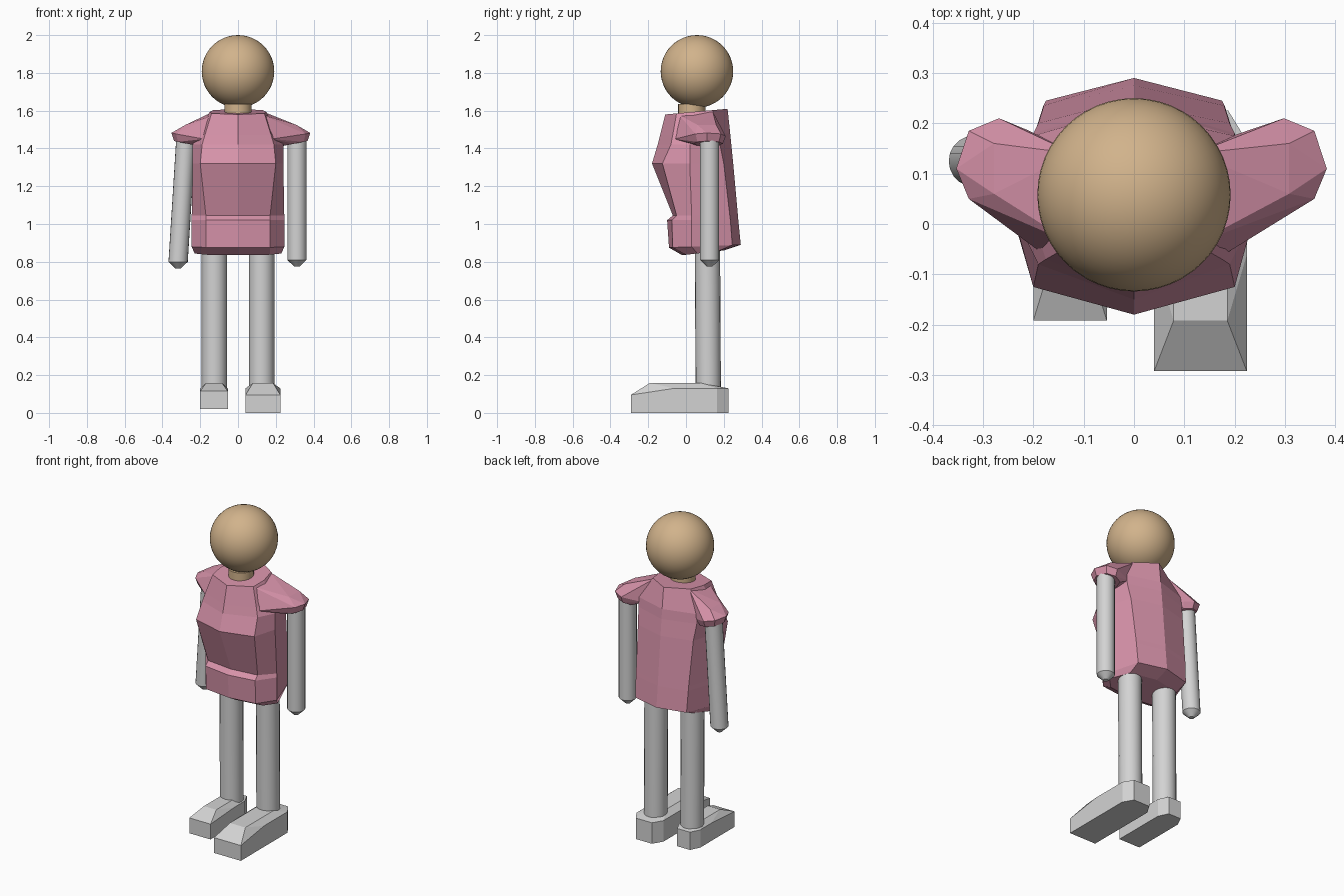
import bpy, bmesh, math
from mathutils import Vector

cube = bpy.data.objects.get("Cube")
if cube:
    bpy.data.objects.remove(cube, do_unlink=True)


def material(name, color):
    mat = bpy.data.materials.new(name)
    mat.use_nodes = True
    mat.diffuse_color = (*color, 1)
    mat.node_tree.nodes["Principled BSDF"].inputs["Base Color"].default_value = (*color, 1)
    return mat


TAN = material("tan", (0.64, 0.45, 0.26))
PINK = material("dusty pink", (0.68, 0.29, 0.40))
GREY = material("light grey", (0.65, 0.65, 0.65))


def finish(bm, name, mat, smooth=False):
    bmesh.ops.recalc_face_normals(bm, faces=bm.faces)
    mesh = bpy.data.meshes.new(name)
    bm.to_mesh(mesh)
    bm.free()
    obj = bpy.data.objects.new(name, mesh)
    bpy.context.collection.objects.link(obj)
    mesh.materials.append(mat)
    if smooth:
        bpy.ops.object.select_all(action="DESELECT")
        obj.select_set(True)
        bpy.context.view_layer.objects.active = obj
        bpy.ops.object.shade_smooth_by_angle(angle=math.radians(35))
    return obj


def loft(rings, name, mat, smooth=False):
    """Skin a stack of equal rings and cap both ends."""
    bm = bmesh.new()
    rows = [[bm.verts.new(p) for p in ring] for ring in rings]
    n = len(rows[0])
    for low, high in zip(rows, rows[1:]):
        for i in range(n):
            j = (i + 1) % n
            bm.faces.new((low[i], low[j], high[j], high[i]))
    bm.faces.new(rows[0])
    bm.faces.new(rows[-1])
    return finish(bm, name, mat, smooth)


def hull(points, name, mat):
    bm = bmesh.new()
    for p in points:
        bm.verts.new(p)
    result = bmesh.ops.convex_hull(bm, input=bm.verts)
    loose = {g for g in result["geom_interior"] + result["geom_unused"]
             if isinstance(g, bmesh.types.BMVert)}
    bmesh.ops.delete(bm, geom=list(loose), context="VERTS")
    bmesh.ops.dissolve_limit(bm, angle_limit=0.02, verts=bm.verts, edges=bm.edges)
    return finish(bm, name, mat)


def circle(center, radius, count=20):
    c = Vector(center)
    return [c + Vector((math.cos(a), math.sin(a), 0)) * radius
            for a in (math.tau * i / count for i in range(count))]


# Head and neck
bm = bmesh.new()
bmesh.ops.create_uvsphere(bm, u_segments=48, v_segments=24, radius=0.192)
bmesh.ops.translate(bm, verts=bm.verts, vec=(0, 0.058, 1.808))
finish(bm, "head", TAN, True)
loft([circle((0, 0.03, z), 0.072) for z in (1.55, 1.635)], "neck", TAN, True)


# Tunic: eight-sided rings with pointed front and back
def tunic_ring(zf, zb, front, fx, fy, sx, sy, bx, by, back):
    half = [(fx, fy), (sx, sy), (bx, by)]
    outline = [(0, front)] + half + [(0, back)] + [(-x, y) for x, y in reversed(half)]
    return [(x, y, zf + (zb - zf) * (y - front) / (back - front)) for x, y in outline]


tunic = [
    (0.835, 0.86, -0.02, 0.17, 0.0, 0.23, 0.06, 0.17, 0.17, 0.2),
    (0.875, 0.89, -0.09, 0.17, -0.07, 0.245, 0.03, 0.175, 0.245, 0.29),
    (1.02, 1.02, -0.1, 0.17, -0.075, 0.245, 0.03, 0.18, 0.235, 0.277),
    (1.045, 1.045, -0.07, 0.17, -0.05, 0.245, 0.03, 0.18, 0.232, 0.275),
    (1.32, 1.32, -0.18, 0.2, -0.125, 0.24, 0.02, 0.19, 0.2, 0.25),
    (1.42, 1.42, -0.15, 0.19, -0.08, 0.24, 0.02, 0.2, 0.18, 0.24),
    (1.47, 1.48, -0.137, 0.175, -0.07, 0.21, 0.03, 0.2, 0.175, 0.234),
    (1.58, 1.61, -0.11, 0.14, -0.05, 0.15, 0.04, 0.13, 0.14, 0.22),
]
loft([tunic_ring(*r) for r in tunic], "tunic", PINK)

for side, label in ((1, "left"), (-1, "right")):
    left = side > 0

    # Sleeve: shoulder wedge flaring into a tilted octagonal cuff
    cx = 0.298 if left else 0.268
    cuff = []
    for z, r in ((1.425, 0.07), (1.465, 0.085)):
        for p in circle((cx, 0.11, z), r, 8):
            p.z += (p.x - cx) * 0.2
            p.y += 0.015 if p.y > 0.15 else 0
            cuff.append(p)
    crown = [(cx + 0.01, 0.06, 1.525), (cx + 0.01, 0.16, 1.525)]
    shoulder = [(0.12, -0.04, 1.58), (0.12, 0.14, 1.6),
                (0.18, -0.06, 1.45), (0.18, 0.17, 1.45)]
    hull([(side * x, y, z) for x, y, z in cuff + crown + shoulder],
         label + "_sleeve", PINK)

    # Arm with a blunt conical end
    top_x, end_x = (0.312, 0.312) if left else (-0.275, -0.317)
    end_z = 0.81 if left else 0.80
    loft([circle((end_x, 0.125, end_z - 0.035), 0.015),
          circle((end_x, 0.125, end_z), 0.051),
          circle((top_x, 0.125, 1.47), 0.051)], label + "_arm", GREY, True)

    # Leg
    loft([circle((side * 0.125, 0.118, 0.1), 0.067),
          circle((side * 0.125, 0.113, 0.95), 0.067)], label + "_leg", GREY, True)

    # Foot: sloped toe, raised instep and chamfered heel
    x0, w, toe, base = (0.132, 0.092, -0.292, 0) if left else (-0.127, 0.073, -0.192, 0.02)
    heel = 0.225 if left else 0.205
    foot = []
    for s in (-w, w):
        for x, y, z in ((s, toe, base + 0.095), (s, toe + 0.23, 0.13),
                        (s, heel - 0.06, 0.13), (s * 0.6, heel, 0.13)):
            foot += [(x0 + x, y, z), (x0 + x, y, base)]
        foot += [(x0 + s * 0.58, toe + 0.1, 0.158), (x0 + s * 0.58, 0.08, 0.158)]
    hull(foot, label + "_foot", GREY)
